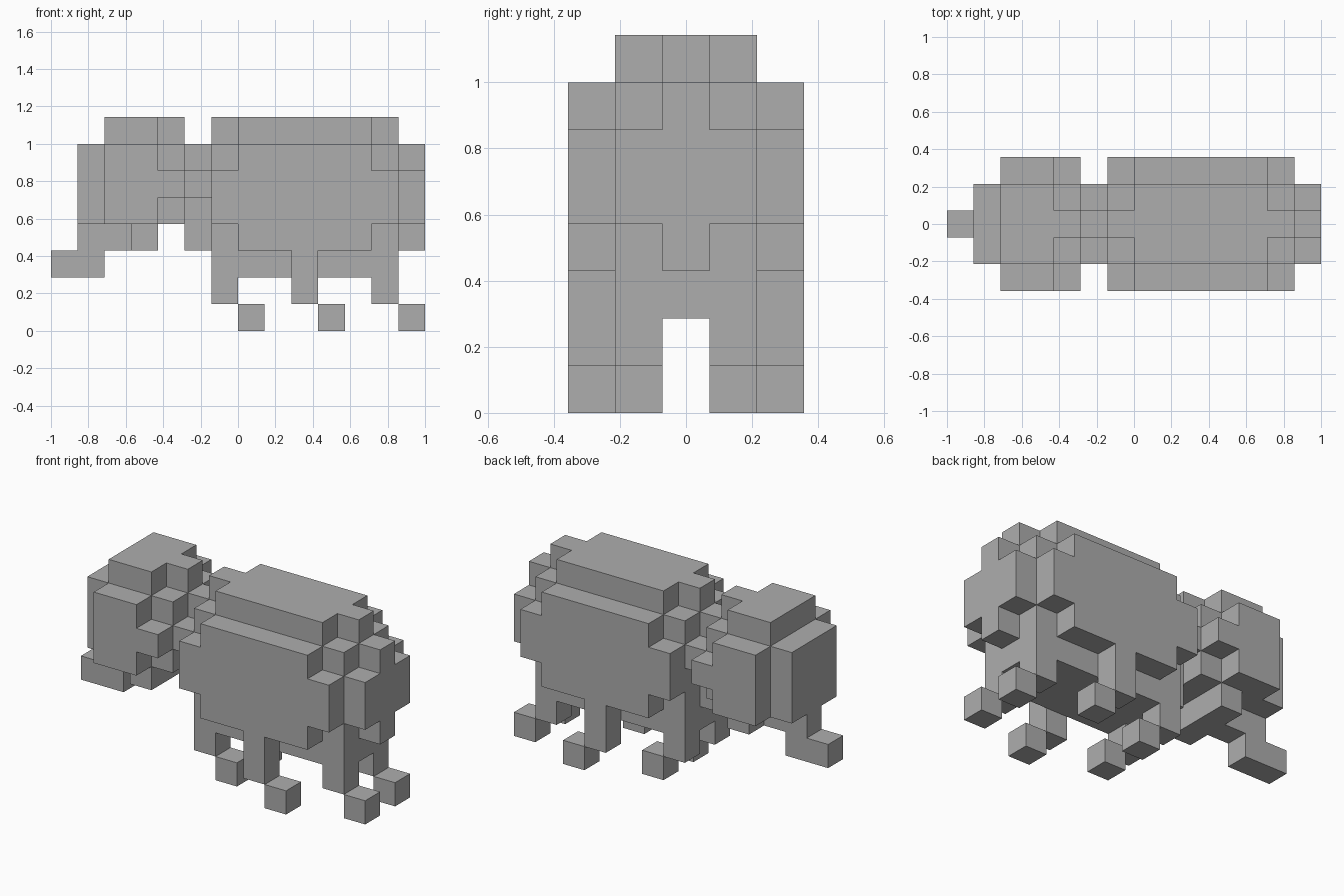
import bpy, bmesh
from mathutils import Vector

U = 1 / 7  # cube size: the model is 14 cubes long

cube = bpy.data.objects.get("Cube")
if cube:
    bpy.data.objects.remove(cube, do_unlink=True)

grey = bpy.data.materials.new("plain_grey")
grey.use_nodes = True
colour = (0.42, 0.42, 0.42, 1)
grey.diffuse_color = colour
grey.node_tree.nodes["Principled BSDF"].inputs["Base Color"].default_value = colour


def block(x, y, z):
    """Cubes in inclusive ranges, mirrored across the lengthwise middle plane."""
    cells = set()
    for i in range(x[0], x[1] + 1):
        for j in range(y[0], y[1] + 1):
            for k in range(z[0], z[1] + 1):
                cells |= {(i, j, k), (i, -j, k)}
    return cells


parts = {
    # head with stepped crown, cheeks and jaw
    "head": block((1, 4), (0, 1), (4, 6))
            | block((2, 3), (0, 1), (7, 7)) | block((4, 4), (0, 0), (7, 7)),
    "cheeks": block((2, 3), (2, 2), (4, 6)) | block((4, 4), (2, 2), (5, 5)),
    "jaw": block((3, 3), (0, 1), (3, 3)),
    "snout": block((1, 2), (0, 0), (3, 3)) | block((0, 1), (0, 0), (2, 2)),
    # neck joining head and body
    "neck": block((5, 5), (0, 0), (3, 6)) | block((5, 5), (1, 1), (5, 5)),
    # rounded body with ridge, flanks and rump
    "body": block((6, 12), (0, 1), (2, 6)),
    "back_ridge": block((7, 11), (0, 1), (7, 7)) | block((6, 12), (0, 0), (7, 7)),
    "flanks": block((7, 11), (2, 2), (3, 6)) | block((6, 12), (2, 2), (4, 5)),
    "rump": block((13, 13), (0, 0), (3, 6)) | block((13, 13), (1, 1), (4, 5)),
    # three pairs of legs, feet set one cube further back
    "front_legs": block((6, 6), (1, 1), (1, 1)),
    "middle_legs": block((9, 9), (2, 2), (1, 2)),
    "rear_legs": block((12, 12), (1, 1), (1, 1)),
    "front_feet": block((7, 7), (1, 1), (0, 0)),
    "middle_feet": block((10, 10), (2, 2), (0, 0)),
    "rear_feet": block((13, 13), (1, 1), (0, 0)),
}
filled = set().union(*parts.values())


def build(name, cells):
    """Outer skin of the cubes, with flat areas merged."""
    bm = bmesh.new()
    for cell in cells:
        centre = Vector((cell[0] - 6.5, cell[1], cell[2] + 0.5)) * U
        for axis in range(3):
            for side in (-1, 1):
                near = list(cell)
                near[axis] += side
                if tuple(near) in filled:
                    continue
                n, a, b = Vector(), Vector(), Vector()
                n[axis] = side
                a[(axis + 1) % 3] = 1
                b[(axis + 2) % 3] = side
                corners = [n - a - b, n + a - b, n + a + b, n - a + b]
                bm.faces.new([bm.verts.new(centre + c * U / 2) for c in corners])
    bmesh.ops.remove_doubles(bm, verts=bm.verts, dist=0.001)
    bmesh.ops.dissolve_limit(bm, angle_limit=0.01, verts=bm.verts, edges=bm.edges)
    mesh = bpy.data.meshes.new(name)
    bm.to_mesh(mesh)
    bm.free()
    mesh.materials.append(grey)
    bpy.context.collection.objects.link(bpy.data.objects.new(name, mesh))


for name, cells in parts.items():
    build(name, cells)
